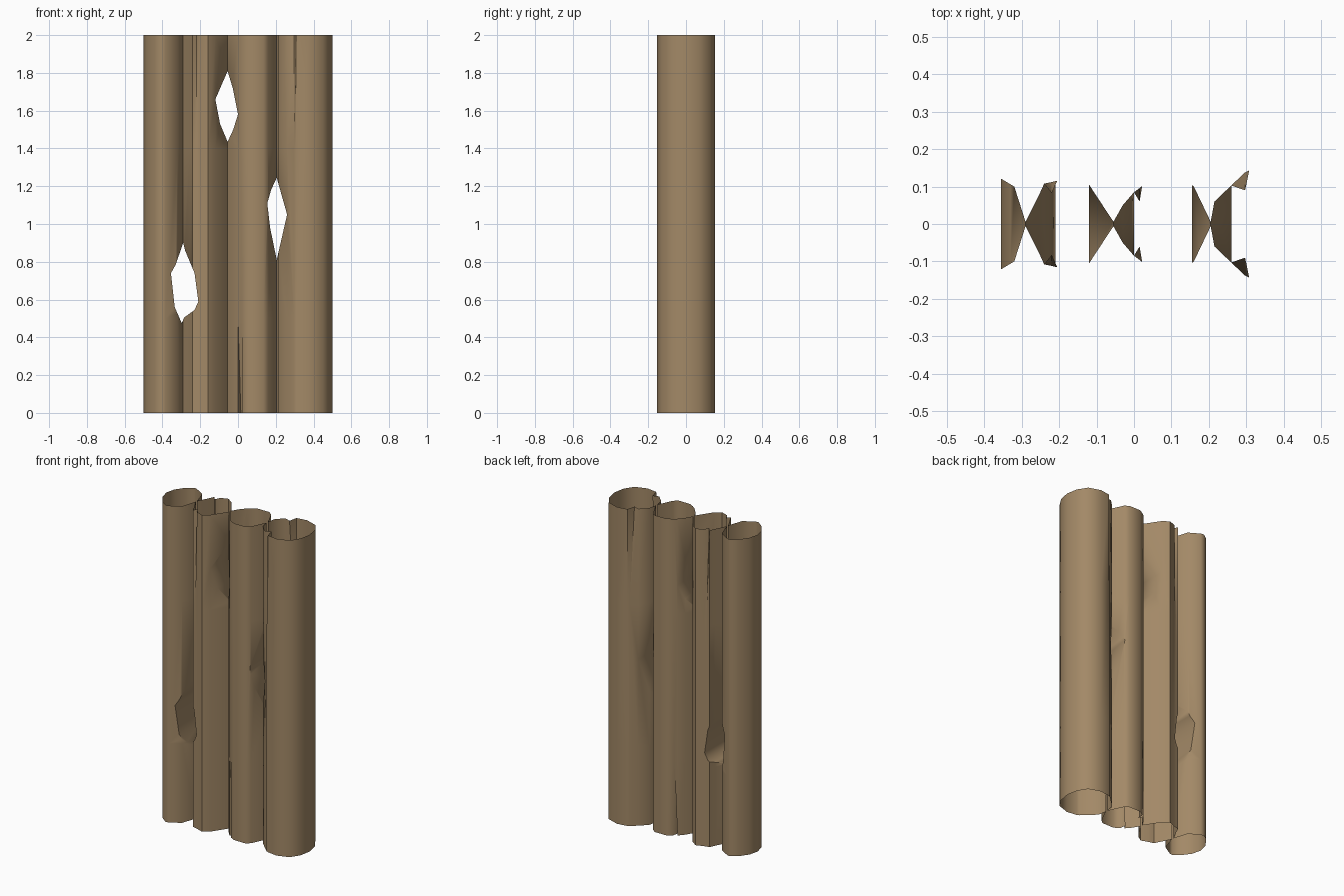
import bpy, bmesh, math

if "Cube" in bpy.data.objects:
    bpy.data.objects.remove(bpy.data.objects["Cube"])

bark = bpy.data.materials.new("bark brown")
bark.diffuse_color = (0.365, 0.25, 0.135, 1)
bark.use_nodes = True
bark.node_tree.nodes["Principled BSDF"].inputs["Base Color"].default_value = bark.diffuse_color

# half cross-section of four joined logs: x -> half depth (pinched between logs)
PROFILE = [(-.485, .06), (-.445, .115), (-.405, .143), (-.385, .139), (-.32, .10), (-.29, .006),
           (-.255, .075), (-.24, .108), (-.22, .112), (-.205, .116), (-.16, .133), (-.12, .105), (-.055, .006),
           (-.03, .05), (0, .085), (.015, .096), (.022, .102), (.055, .12), (.135, .12), (.16, .10), (.205, .006),
           (.215, .06), (.26, .103), (.297, .138), (.308, .143), (.375, .153), (.45, .128), (.487, .07)]
# cracks that open towards one end: (index, z) -> half depth at that end
CRACKS = {(8, 2.0): .083, (15, 0.0): .06, (23, 2.0): .09}
LEVELS = [0.0, 0.5, 1.4, 2.0]

# knot holes through the wall, outlined in x and z
HOLES = [
    [(-.29, .90), (-.33, .785), (-.355, .74), (-.335, .56), (-.298, .475), (-.285, .505),
     (-.23, .545), (-.21, .59), (-.23, .74), (-.28, .86)],
    [(-.055, 1.81), (-.12, 1.66), (-.095, 1.53), (-.055, 1.435), (-.025, 1.5), (0, 1.58), (-.028, 1.72)],
    [(.205, 1.245), (.175, 1.18), (.155, 1.11), (.17, .98), (.205, .81), (.26, 1.05)],
]


def make_object(name, bm):
    bmesh.ops.recalc_face_normals(bm, faces=bm.faces)
    mesh = bpy.data.meshes.new(name)
    bm.to_mesh(mesh)
    bm.free()
    obj = bpy.data.objects.new(name, mesh)
    bpy.context.collection.objects.link(obj)
    mesh.materials.append(bark)
    return obj


def loft(bm, rings):
    rings = [[bm.verts.new(p) for p in r] for r in rings]
    n = len(rings[0])
    for a, b in zip(rings, rings[1:]):
        for i in range(n):
            j = (i + 1) % n
            bm.faces.new((a[i], a[j], b[j], b[i]))
    bm.faces.new(rings[0][::-1])
    bm.faces.new(rings[-1])


# log wall as a closed solid
def ring(z):
    half = [(x, CRACKS.get((i, z), h)) for i, (x, h) in enumerate(PROFILE)]
    return ([(-.5, 0, z)] + [(x, -h, z) for x, h in half] +
            [(.5, 0, z)] + [(x, h, z) for x, h in reversed(half)])


bm = bmesh.new()
loft(bm, [ring(z) for z in LEVELS])
wall = make_object("log_wall", bm)

# knot hole cutters
bm = bmesh.new()
for outline in HOLES:
    loft(bm, [[(x, y, z) for x, z in outline] for y in (-.3, .3)])
cutter = make_object("hole_cutter", bm)
cutter.hide_render = True

mod = wall.modifiers.new("holes", 'BOOLEAN')
mod.operation = 'DIFFERENCE'
mod.solver = 'EXACT'
mod.object = cutter
bpy.context.view_layer.objects.active = wall
wall.select_set(True)
cutter.select_set(False)
bpy.ops.object.modifier_apply(modifier="holes")
bpy.data.objects.remove(cutter)

# open the hollow ends
bm = bmesh.new()
bm.from_mesh(wall.data)
caps = [f for f in bm.faces
        if all(v.co.z < 1e-4 for v in f.verts) or all(v.co.z > 1.9999 for v in f.verts)]
bmesh.ops.delete(bm, geom=caps, context='FACES')
bm.to_mesh(wall.data)
bm.free()
bpy.ops.object.shade_smooth_by_angle(angle=math.radians(50))
